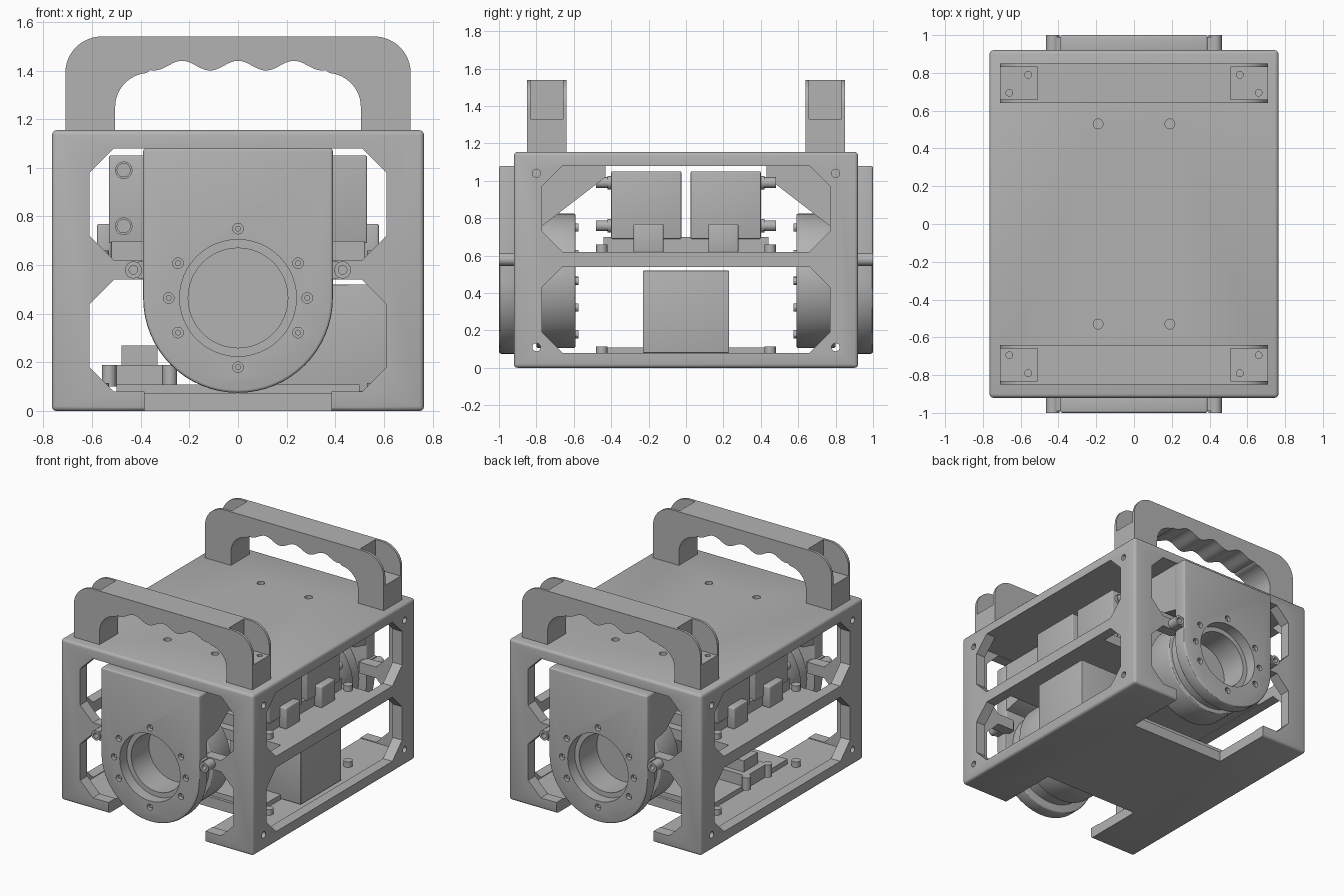
import bpy, bmesh
from math import sin, cos, pi, radians

if "Cube" in bpy.data.objects:
    bpy.data.objects.remove(bpy.data.objects["Cube"])

grey = bpy.data.materials.new("machined grey")
grey.use_nodes = True
grey.diffuse_color = (0.45, 0.45, 0.45, 1)
grey.node_tree.nodes["Principled BSDF"].inputs["Base Color"].default_value = (0.45, 0.45, 0.45, 1)
parts = []


def prism(name, pts, axis, a, b, bevel=0.0):
    """Extrude a 2D outline along an axis from a to b."""
    place = {"x": lambda u, v, t: (t, u, v),
             "y": lambda u, v, t: (u, t, v),
             "z": lambda u, v, t: (u, v, t)}[axis]
    bm = bmesh.new()
    lo = [bm.verts.new(place(u, v, a)) for u, v in pts]
    hi = [bm.verts.new(place(u, v, b)) for u, v in pts]
    bm.faces.new(lo)
    bm.faces.new(hi)
    for i in range(len(pts)):
        j = (i + 1) % len(pts)
        bm.faces.new((lo[i], lo[j], hi[j], hi[i]))
    bmesh.ops.recalc_face_normals(bm, faces=bm.faces)
    if bevel:
        edges = [e for e in bm.edges if e.calc_face_angle(0) > radians(40)]
        bmesh.ops.bevel(bm, geom=edges, offset=bevel, segments=3, profile=0.5, affect="EDGES")
    me = bpy.data.meshes.new(name)
    bm.to_mesh(me)
    bm.free()
    me.materials.append(grey)
    ob = bpy.data.objects.new(name, me)
    bpy.context.collection.objects.link(ob)
    parts.append(ob)
    return ob


def box(name, x0, x1, y0, y1, z0, z1, bevel=0.0):
    return prism(name, [(x0, y0), (x1, y0), (x1, y1), (x0, y1)], "z", z0, z1, bevel)


def arc(cx, cy, r, a0, a1, n):
    return [(cx + r * cos(radians(a0 + (a1 - a0) * i / n)),
             cy + r * sin(radians(a0 + (a1 - a0) * i / n))) for i in range(n + 1)]


def cyl(name, u, v, r, axis, a, b, n=32, bevel=0.0):
    return prism(name, arc(u, v, r, 0, 360, n)[:-1], axis, a, b, bevel)


def cut(target, *cutters):
    """Subtract the cutters, bake the result and drop the cutters."""
    for c in cutters:
        mod = target.modifiers.new("cut", "BOOLEAN")
        mod.operation, mod.solver, mod.object = "DIFFERENCE", "EXACT", c
    deps = bpy.context.evaluated_depsgraph_get()
    deps.update()
    me = bpy.data.meshes.new_from_object(target.evaluated_get(deps))
    target.modifiers.clear()
    target.data = me
    for c in cutters:
        parts.remove(c)
        bpy.data.objects.remove(c)


def octagon(w, z0, z1, c):
    return [(-w, z0 + c), (-w + c, z0), (w - c, z0), (w, z0 + c),
            (w, z1 - c), (w - c, z1), (-w + c, z1), (-w, z1 - c)]


# Outer frame: hollow box with chamfered windows on all four sides
frame = box("frame", -0.765, 0.765, -0.92, 0.92, 0, 1.155, 0.02)
cutters = [box("hollow", -0.69, 0.69, -0.84, 0.84, 0.075, 1.085)]
for z0, z1 in ((0.08, 0.54), (0.62, 1.08)):
    cutters.append(prism("end_window", octagon(0.61, z0, z1, 0.1), "y", -2, 2))
    cutters.append(prism("side_window", octagon(0.77, z0, z1, 0.11), "x", -2, 2))
for s in (-1, 1):
    cutters.append(box("floor_notch", -0.385, 0.385, s * 0.46, s * 1.5, -0.5, 0.3))
    cutters.append(box("bar_gap", -0.375, 0.375, s * 0.8, s * 1.5, 0.5, 0.7))
    for x in (-0.19, 0.19):
        cutters.append(cyl("lid_hole", x, s * 0.53, 0.026, "z", 1.12, 1.3, 16))
    for z in (0.11, 1.04):
        cutters.append(cyl("side_hole", s * 0.8, z, 0.022, "x", -2, 2, 16))
cut(frame, *cutters)

# Middle shelf, raised trays and their corner fasteners
box("shelf", -0.7, 0.7, -0.5, 0.5, 0.545, 0.62)
box("shelf_tray", -0.52, 0.52, -0.44, 0.44, 0.615, 0.70)
box("floor_tray", -0.5, 0.5, -0.44, 0.44, 0.07, 0.11)
for sx in (-1, 1):
    for sy in (-1, 1):
        for level in (0.07, 0.615):
            cyl("fastener", sx * 0.56, sy * 0.45, 0.03, "z", level, level + 0.045, 16)

# Two upper modules with side tabs and end connectors
for s in (-1, 1):
    y0, y1 = sorted((s * 0.025, s * 0.4))
    box("upper_module", -0.53, 0.53, y0, y1, 0.69, 1.05, 0.006)
    for z in (0.76, 0.99):
        cyl("connector", s * 0.47, z, 0.029, "y", s * 0.39, s * 0.48, 20)
        cyl("connector_collar", s * 0.47, z, 0.036, "y", s * 0.39, s * 0.42, 20)
    for t in (-1, 1):
        x0, x1 = sorted((t * 0.52, t * 0.58))
        box("module_tab", x0, x1, s * 0.2 - 0.08, s * 0.2 + 0.08, 0.615, 0.77, 0.01)

# Lower power box and the small sensor block opposite it
box("power_box", 0.1, 0.66, -0.23, 0.23, 0.08, 0.52, 0.004)
box("sensor_base", -0.53, -0.28, -0.17, 0.07, 0.1, 0.19)
box("sensor_top", -0.48, -0.33, -0.13, 0.03, 0.18, 0.27)
for x in (-0.53, -0.28):
    for y in (-0.17, 0.07):
        cyl("sensor_post", x, y, 0.03, "z", 0.1, 0.19, 16)

CZ = 0.465
RIM = [(0.285 * cos(a * pi / 180), CZ + 0.285 * sin(a * pi / 180)) for a in (0, 30, 90, 150, 180, 210, 270, 330)]

# Drive housings at both ends
for s in (-1, 1):
    end = "front" if s < 0 else "back"

    def bore():
        return [cyl("wide_bore", 0, CZ, 0.24, "y", s * 0.92, s * 1.2, 48),
                cyl("deep_bore", 0, CZ, 0.205, "y", s * 0.72, s * 1.2, 48)]

    outline = arc(0, CZ, 0.39, 180, 360, 32) + [(0.39, 1.08), (-0.39, 1.08)]
    plate = prism(end + "_plate", outline, "y", s * 0.9, s, 0.012)
    cut(plate, *bore(), *[cyl("rim_hole", u, v, 0.022, "y", s * 0.96, s * 1.1, 16) for u, v in RIM])
    for u, v in RIM:
        cyl("rim_screw", u, v, 0.012, "y", s * 0.95, s * 0.985, 12)
    neck = cyl(end + "_neck", 0, CZ, 0.33, "y", s * 0.79, s * 0.91, 48)
    cut(neck, *bore())
    drum = cyl(end + "_drum", 0, CZ, 0.36, "y", s * 0.59, s * 0.8, 48, 0.012)
    cut(drum, *bore())
    prism(end + "_bracket", [(s * 0.91, 0.72), (s * 0.91, 1.08), (s * 0.43, 1.08),
                             (s * 0.43, 1.02), (s * 0.78, 0.75)], "x", -0.385, 0.385)
    for u, v in RIM:
        cyl("drum_screw", u, v, 0.022, "y", s * 0.575, s * 0.6, 12)
    # Ears with hollow bosses that fix the housing to the frame
    for t in (-1, 1):
        x0, x1 = sorted((t * 0.36, t * 0.41))
        box("ear", x0, x1, -0.99 if s < 0 else 0.85, -0.85 if s < 0 else 0.99, 0.545, 0.615)
        boss = cyl("ear_boss", t * 0.43, 0.58, 0.035, "y", s * 0.85, s, 24)
        cut(boss, cyl("boss_hole", t * 0.43, 0.58, 0.018, "y", s * 0.95, s * 1.1, 16))

# Carrying handles with finger scallops and end pockets
grip = [(0.36 - 0.72 * i / 48, 1.42 + 0.02 * cos(2 * pi * (0.36 - 0.72 * i / 48) / 0.23)) for i in range(49)]
profile = ([(-0.71, 1.15)] + arc(-0.56, 1.39, 0.15, 180, 90, 12) + arc(0.56, 1.39, 0.15, 90, 0, 12)
           + [(0.71, 1.15), (0.505, 1.15)] + arc(0.365, 1.25, 0.14, 0, 85, 12) + grip
           + arc(-0.365, 1.25, 0.14, 95, 180, 12) + [(-0.505, 1.15)])
for s in (-1, 1):
    handle = prism("handle", profile, "y", s * 0.64, s * 0.85)
    cutters = []
    for t in (-1, 1):
        x0, x1 = sorted((t * 0.51, t * 0.9))
        y0, y1 = sorted((s * 0.658, s * 0.832))
        cutters.append(box("pocket", x0, x1, y0, y1, 1.33, 1.7))
        for x, y in ((0.66, 0.695), (0.56, 0.79)):
            cutters.append(cyl("pocket_hole", t * x, s * y, 0.018, "z", 1.25, 1.5, 16))
    cut(handle, *cutters)

# Smooth curved faces, keep edges crisp
bpy.ops.object.select_all(action="DESELECT")
for ob in parts:
    ob.select_set(True)
bpy.context.view_layer.objects.active = frame
bpy.ops.object.shade_smooth_by_angle(angle=radians(30))
